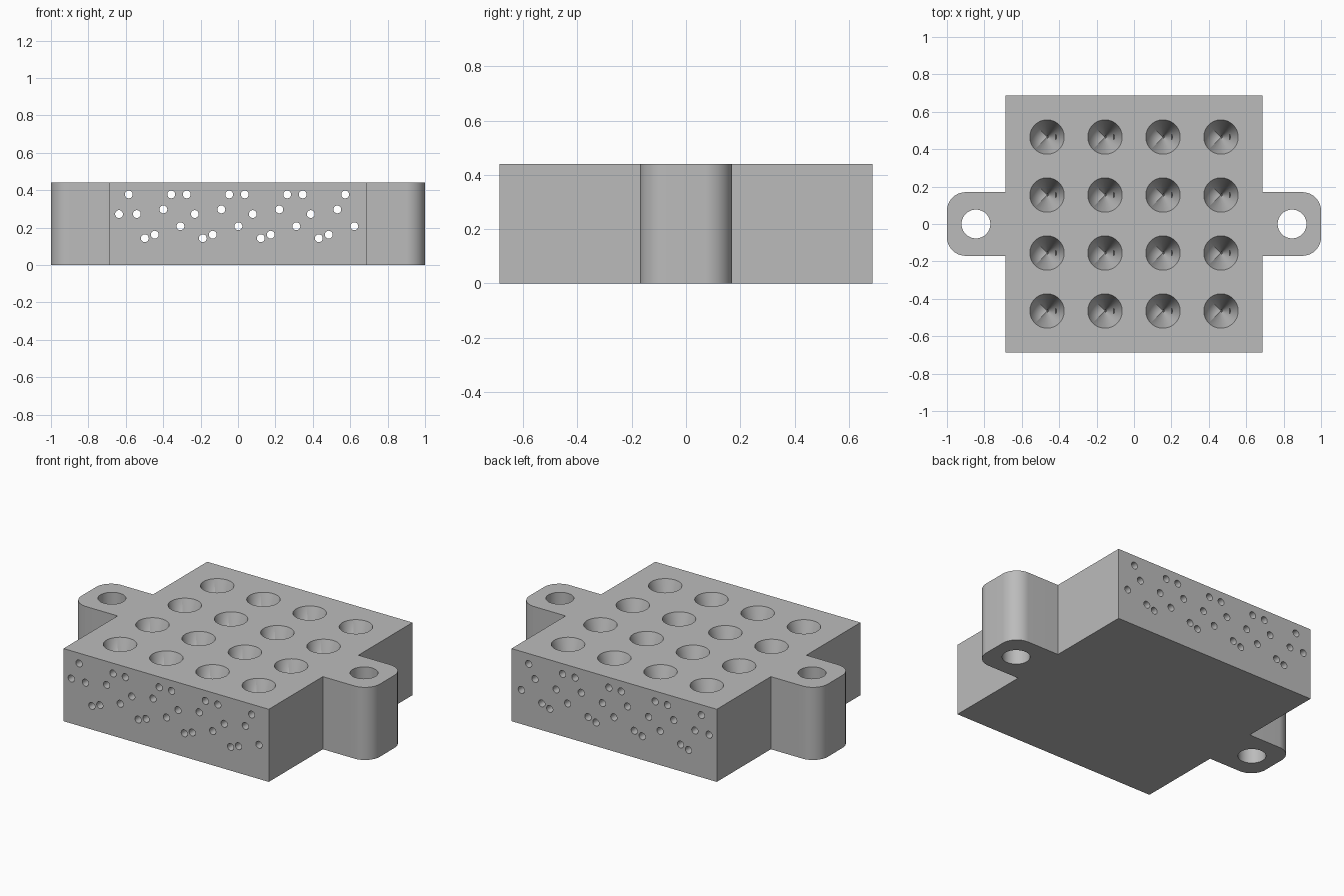
import bpy, bmesh, math
from mathutils import Matrix, Vector

cube = bpy.data.objects.get("Cube")
if cube:
    bpy.data.objects.remove(cube, do_unlink=True)

HEIGHT, HALF, PITCH = 0.44, 0.688, 0.31
LUG_HALF, LUG_RADIUS, LUG_HOLE_X = 0.17, 0.1, 0.845

grey = bpy.data.materials.new("plain grey")
grey.use_nodes = True
colour = (0.5, 0.5, 0.5, 1)
grey.diffuse_color = colour
grey.node_tree.nodes["Principled BSDF"].inputs["Base Color"].default_value = colour


def make_object(name, bm):
    bmesh.ops.recalc_face_normals(bm, faces=bm.faces)
    mesh = bpy.data.meshes.new(name)
    bm.to_mesh(mesh)
    bm.free()
    mesh.materials.append(grey)
    obj = bpy.data.objects.new(name, mesh)
    bpy.context.collection.objects.link(obj)
    return obj


def add_cone(bm, centre, bottom, top, depth, segments, turn=Matrix()):
    bmesh.ops.create_cone(bm, cap_ends=True, segments=segments, radius1=bottom,
                          radius2=top, depth=depth,
                          matrix=Matrix.Translation(centre) @ turn)


# Block outline: right half, then the same points turned half way round
half = [(HALF, -HALF), (HALF, -LUG_HALF)]
for side in (-1, 1):
    for i in range(17):
        a = math.radians(90 * i / 16) + (-math.pi / 2 if side < 0 else 0)
        half.append((1 - LUG_RADIUS + LUG_RADIUS * math.cos(a),
                     side * (LUG_HALF - LUG_RADIUS) + LUG_RADIUS * math.sin(a)))
half += [(HALF, LUG_HALF), (HALF, HALF)]
outline = half + [(-x, -y) for x, y in half]

bm = bmesh.new()
base = bm.faces.new([bm.verts.new((x, y, 0)) for x, y in outline])
raised = bmesh.ops.extrude_face_region(bm, geom=[base], use_keep_orig=True)["geom"]
bmesh.ops.translate(bm, vec=(0, 0, HEIGHT),
                    verts=[v for v in raised if isinstance(v, bmesh.types.BMVert)])
block = make_object("block_with_lugs", bm)

columns = [(i - 1.5) * PITCH for i in range(4)]

# Conical wells, carried a little above the top face
bm = bmesh.new()
tip, rim, extra = 0.155, 0.092, 0.05
depth = HEIGHT - tip
for x in columns:
    for y in columns:
        add_cone(bm, (x, y, tip + (depth + extra) / 2), 0,
                 rim * (depth + extra) / depth, depth + extra, 64)
bmesh.ops.remove_doubles(bm, verts=bm.verts, dist=0.0001)
wells = make_object("well_cutter", bm)

# Fine channels running front to back, repeated around each column
bm = bmesh.new()
channels = [(-0.119, 0.377), (-0.076, 0.272), (-0.033, 0.143), (0.02, 0.162),
            (0.066, 0.297), (0.108, 0.377), (0.157, 0.207)]
places = [(x + dx, z) for x in columns for dx, z in channels] + [(-0.636, 0.272)]
lie_down = Matrix.Rotation(math.pi / 2, 4, "X")
for x, z in places:
    add_cone(bm, (x, 0, z), 0.021, 0.021, 2, 32, lie_down)
bores = make_object("channel_cutter", bm)

# Mounting holes through the lugs
bm = bmesh.new()
for side in (-1, 1):
    add_cone(bm, (side * LUG_HOLE_X, 0, HEIGHT / 2), 0.077, 0.077, 1, 64)
mounts = make_object("mounting_hole_cutter", bm)

cutters = [wells, bores, mounts]
for cutter in cutters:
    cutter.hide_render = True
    cut = block.modifiers.new(cutter.name, "BOOLEAN")
    cut.operation = "DIFFERENCE"
    cut.solver = "EXACT"
    cut.object = cutter

# Apply the cuts and drop the cutters
graph = bpy.context.evaluated_depsgraph_get()
finished = bpy.data.meshes.new_from_object(block.evaluated_get(graph))
block.modifiers.clear()
block.data = finished
finished.materials.clear()
finished.materials.append(grey)
for poly in finished.polygons:
    poly.material_index = 0
for cutter in cutters:
    bpy.data.objects.remove(cutter, do_unlink=True)

bpy.ops.object.select_all(action="DESELECT")
block.select_set(True)
bpy.context.view_layer.objects.active = block
bpy.ops.object.shade_smooth_by_angle(angle=math.radians(30))
